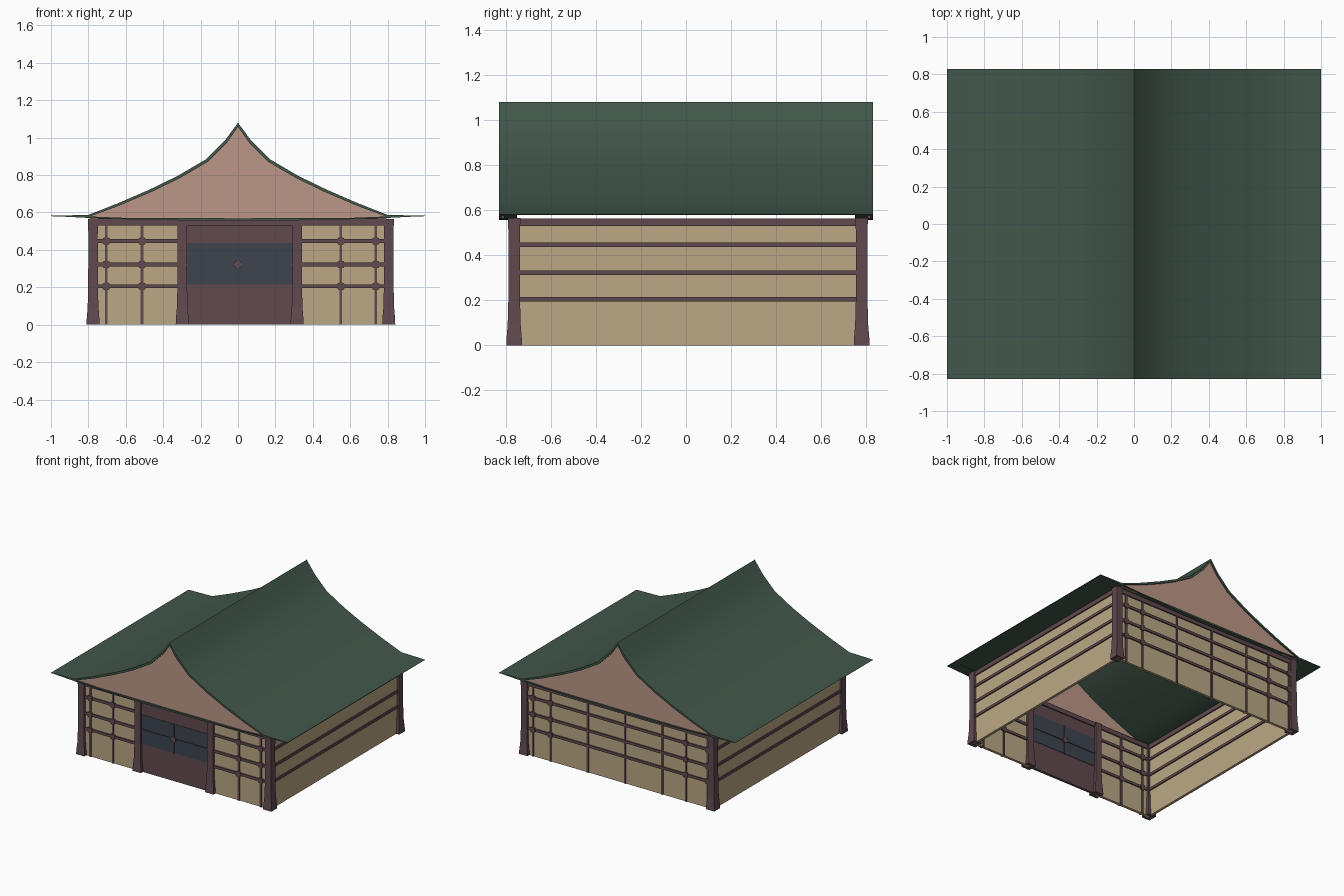
import bpy, bmesh, math
from mathutils import Matrix, Vector

if "Cube" in bpy.data.objects:
    bpy.data.objects.remove(bpy.data.objects["Cube"])


def material(name, rgb):
    m = bpy.data.materials.new(name)
    lin = [((c / 255 + 0.055) / 1.055) ** 2.4 for c in rgb]
    m.diffuse_color = (*lin, 1)
    m.use_nodes = True
    m.node_tree.nodes["Principled BSDF"].inputs["Base Color"].default_value = m.diffuse_color
    return m


GREEN = material("roof_green", (66, 87, 74))
PINK = material("gable_pink", (187, 151, 135))
TAN = material("wall_tan", (187, 167, 133))
WOOD = material("dark_wood", (97, 74, 79))
GLASS = material("blue_glass", (61, 67, 78))


def finish(bm, name, mat, smooth=False):
    bmesh.ops.recalc_face_normals(bm, faces=bm.faces)
    me = bpy.data.meshes.new(name)
    bm.to_mesh(me)
    bm.free()
    me.materials.append(mat)
    ob = bpy.data.objects.new(name, me)
    bpy.context.collection.objects.link(ob)
    if smooth:
        bpy.context.view_layer.objects.active = ob
        ob.select_set(True)
        bpy.ops.object.shade_smooth_by_angle(angle=math.radians(30))
        ob.select_set(False)
    return ob


def box(name, x0, x1, y0, y1, z0, z1, mat):
    bm = bmesh.new()
    bmesh.ops.create_cube(bm, size=1)
    for v in bm.verts:
        v.co = Vector((x1 if v.co.x > 0 else x0, y1 if v.co.y > 0 else y0,
                       z1 if v.co.z > 0 else z0))
    return finish(bm, name, mat)


def extrude_profile(name, pts, y0, y1, mat, smooth=False):
    """Closed x-z outline extruded along y."""
    bm = bmesh.new()
    f = bm.faces.new([bm.verts.new((x, y0, z)) for x, z in pts])
    r = bmesh.ops.extrude_face_region(bm, geom=[f])
    for v in r["geom"]:
        if isinstance(v, bmesh.types.BMVert):
            v.co.y = y1
    return finish(bm, name, mat, smooth)


def mirrored(half):
    """Half outline starting on the centre line -> full left-to-right line."""
    return [(-x, z) for x, z in reversed(half[1:])] + half


def post(name, x, y):
    """Square post with flared foot and head."""
    bm = bmesh.new()
    rings = []
    for z, h in [(0, .035), (.03, .034), (.09, .029), (.2, .026),
                 (.48, .025), (.566, .028)]:
        rings.append([bm.verts.new((x + sx * h, y + sy * h, z))
                      for sx, sy in [(-1, -1), (1, -1), (1, 1), (-1, 1)]])
    for a, b in zip(rings, rings[1:]):
        for i in range(4):
            bm.faces.new((a[i], a[(i + 1) % 4], b[(i + 1) % 4], b[i]))
    bm.faces.new(rings[0])
    bm.faces.new(rings[-1])
    return finish(bm, name, WOOD)


def knob(name, x, y, z, depth):
    """Octagonal stud where bars cross."""
    bm = bmesh.new()
    bmesh.ops.create_cone(bm, cap_ends=True, segments=8, radius1=.023,
                          radius2=.023, depth=depth,
                          matrix=Matrix.Translation((x, y, z))
                          @ Matrix.Rotation(math.pi / 2, 4, 'X'))
    return finish(bm, name, WOOD)


XL, XR, YF, YB = -.775, .806, -.763, .78      # wall centre lines
RAILS = (.205, .322, .447)
TOP = .564

# Roof: thin swept shell, eaves tapering to a flat lip
outer = [(0, 1.08), (.07, .985), (.17, .885), (.32, .797), (.47, .724),
         (.64, .65), (.8, .587), (1, .583)]
inner = [(0, 1.058), (.06, .972), (.16, .872), (.312, .783), (.463, .71),
         (.634, .637), (.795, .578), (.998, .58)]
extrude_profile("roof", mirrored(outer) + mirrored(inner)[::-1],
                -.83, .83, GREEN, True)

# Gables and the curved lips beneath them
lip_top = [(0, .569), (.6, .571), (.8, .579), (1, .583)]
lip_low = [(0, .556), (.3, .558), (.6, .564), (.8, .571), (.995, .581)]
for label, s in (("front", -1), ("back", 1)):
    gable = [(x, z + .004) for x, z in inner[:-1]] + [(.795, .566)]
    extrude_profile(label + "_gable", mirrored(gable), s * .808, s * .82, PINK)
    extrude_profile(label + "_eave_lip", mirrored(lip_top) + mirrored(lip_low)[::-1],
                    s * .75, s * .83, GREEN)

# Posts: four corners and two beside the door
for side, x in (("left", XL), ("right", XR)):
    for end, y in (("front", YF), ("back", YB)):
        post(f"{end}_{side}_post", x, y)
DL, DR = -.298, .316
post("door_left_post", DL, YF)
post("door_right_post", DR, YF)

# Side walls with rails and top beams
for side, x in (("left", XL), ("right", XR)):
    box(side + "_wall", x - .01, x + .01, YF, YB, 0, .55, TAN)
    box(side + "_beam", x - .02, x + .02, YF, YB, .53, TOP, WOOD)
    for i, z in enumerate(RAILS):
        box(f"{side}_rail_{i}", x - .019, x + .019, YF, YB, z - .01, z + .01, WOOD)


def lattice(name, x0, x1, y, uprights, studs):
    """Tan panel with horizontal rails, uprights and studs."""
    box(name + "_wall", x0, x1, y - .01, y + .01, 0, .55, TAN)
    for i, z in enumerate(RAILS):
        box(f"{name}_rail_{i}", x0, x1, y - .019, y + .019, z - .01, z + .01, WOOD)
        for j, x in enumerate(studs):
            knob(f"{name}_stud_{i}_{j}", x, y, z, .046)
    for i, x in enumerate(uprights):
        box(f"{name}_upright_{i}", x - .007, x + .007, y - .017, y + .017,
            0, .54, WOOD)


# Front and back walls
for end, y in (("front", YF), ("back", YB)):
    box(end + "_beam", XL, XR, y - .02, y + .02, .53, TOP, WOOD)
lattice("front_left", XL, DL, YF, (-.705, -.513), (-.705, -.513))
lattice("front_right", DR, XR, YF, (.55, .737), (.55, .737))
lattice("back", XL, XR, YB, (-.74, -.555, -.355, -.04, .275, .59, .737),
        (-.74, -.555, .59, .737))

# Door: wooden panel, glazed band, thin cross bars and a centre stud
box("door_panel", DL, DR, YF - .01, YF + .01, 0, .55, WOOD)
box("door_glass", DL, DR, YF - .013, YF + .013, .215, .437, GLASS)
box("glass_upright", -.006, .006, YF - .018, YF + .018, .215, .437, GLASS)
box("glass_crossbar", DL, DR, YF - .018, YF + .018, .316, .328, GLASS)
knob("door_stud", 0, YF, .322, .046)
